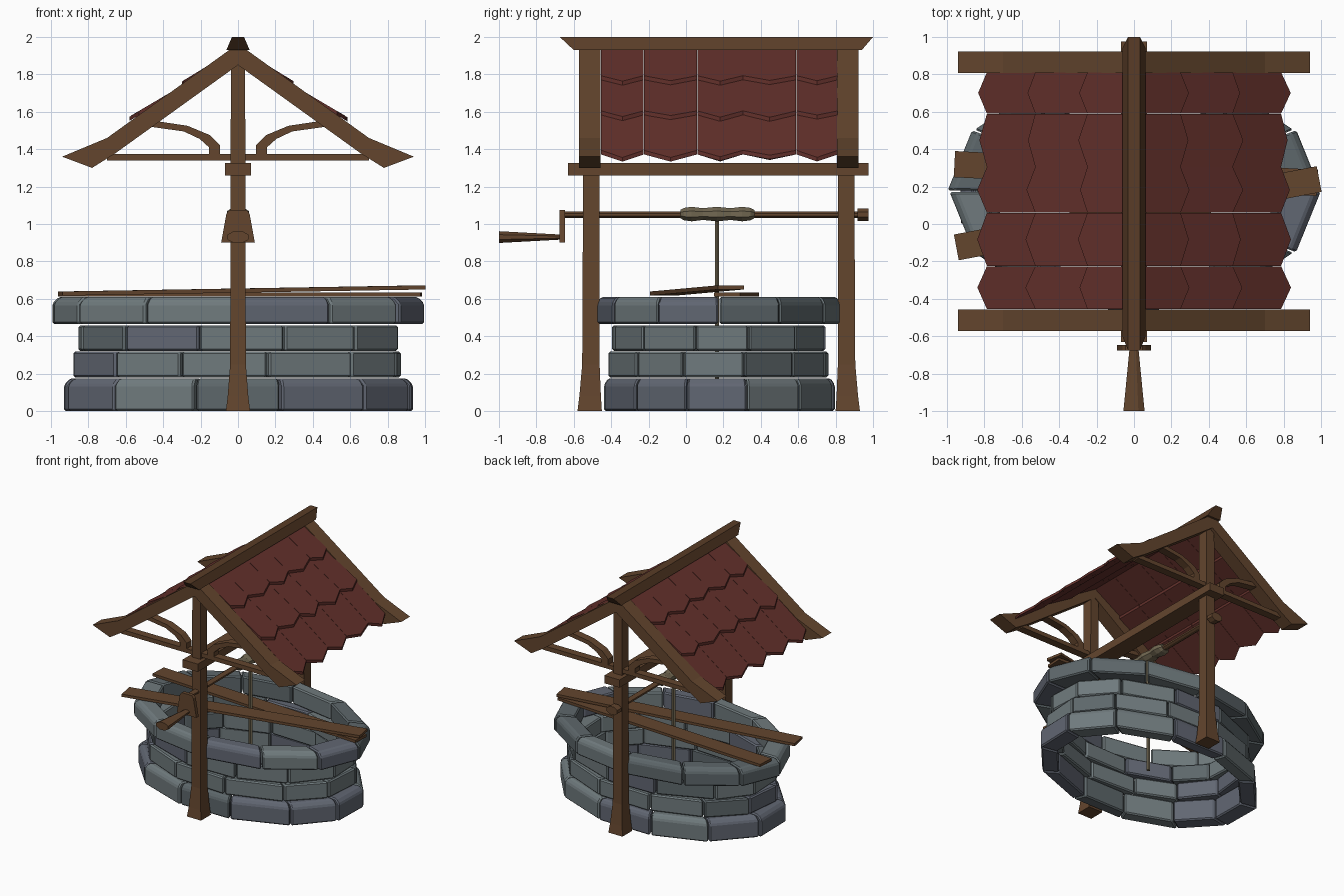
import bpy, bmesh, math, random
from mathutils import Vector

if "Cube" in bpy.data.objects:
    bpy.data.objects.remove(bpy.data.objects["Cube"])

random.seed(4)
CY = 0.175          # centre of the well in y
SQ = 0.66           # y squash of the oval well


def material(name, rgb):
    m = bpy.data.materials.new(name)
    m.diffuse_color = (*rgb, 1)
    m.use_nodes = True
    m.node_tree.nodes["Principled BSDF"].inputs["Base Color"].default_value = m.diffuse_color
    return m


WOOD = material("wood", (0.125, 0.06, 0.027))
WOOD_DARK = material("dark_wood", (0.10, 0.046, 0.02))
TILE = material("red_tile", (0.125, 0.03, 0.024))
ROPE = material("rope", (0.17, 0.14, 0.085))
STONES = [material("stone_grey", (0.16, 0.195, 0.205)),
          material("stone_blue", (0.12, 0.135, 0.17)),
          material("stone_dark", (0.11, 0.135, 0.145))]


def loft(bm, rings, mat=0):
    """Skin a list of equal-length point rings and cap both ends."""
    vs = [[bm.verts.new(p) for p in r] for r in rings]
    n = len(vs[0])
    faces = [bm.faces.new(vs[0]), bm.faces.new(vs[-1][::-1])]
    for a, b in zip(vs, vs[1:]):
        for i in range(n):
            j = (i + 1) % n
            faces.append(bm.faces.new((a[i], b[i], b[j], a[j])))
    for f in faces:
        f.material_index = mat


def finish(name, bm, mats, bevel=0):
    bmesh.ops.recalc_face_normals(bm, faces=bm.faces)
    me = bpy.data.meshes.new(name)
    bm.to_mesh(me)
    bm.free()
    for m in mats:
        me.materials.append(m)
    ob = bpy.data.objects.new(name, me)
    bpy.context.collection.objects.link(ob)
    if bevel:
        mod = ob.modifiers.new("bevel", 'BEVEL')
        mod.width, mod.segments = bevel, 1
    return ob


def solid(name, rings, mat=WOOD, bevel=0):
    bm = bmesh.new()
    loft(bm, rings)
    return finish(name, bm, [mat], bevel)


def prism(name, profile, y0, y1, mat=WOOD):
    """Extrude an (x, z) outline along y."""
    return solid(name, [[(x, y, z) for x, z in profile] for y in (y0, y1)], mat)


def rect(x0, x1, z0, z1):
    return [(x0, z0), (x1, z0), (x1, z1), (x0, z1)]


def lathe(name, stations, zc, sides=8, wide=1.5, mat=WOOD):
    """Oval turning along y; stations are (y, radius)."""
    rings = []
    for y, r in stations:
        ang = [2 * math.pi * (i + 0.5) / sides for i in range(sides)]
        rings.append([(wide * r * math.cos(a), y, zc + r * math.sin(a)) for a in ang])
    return solid(name, rings, mat)


# Stone courses: z0, z1, outer radius, wall thickness, chamfer, offset in degrees
COURSES = [("base_course", 0.0, 0.175, 0.965, 0.15, 0.035, 15),
           ("lower_course", 0.18, 0.318, 0.905, 0.13, 0.0, 12),
           ("middle_course", 0.322, 0.458, 0.885, 0.13, 0.0, 17),
           ("rim_course", 0.465, 0.61, 0.995, 0.18, 0.035, 0)]
for name, z0, z1, ro, th, ch, off in COURSES:
    bm = bmesh.new()
    cuts = [math.radians(off + 30 * i + random.uniform(-2, 2) * (off > 0)) for i in range(12)]
    cuts.append(cuts[0] + 2 * math.pi)
    for a0, a1 in zip(cuts, cuts[1:]):
        r = ro + random.uniform(-0.012, 0.004)
        prof = [(r - th, z0), (r, z0), (r, z1 - ch)]
        prof += [(r - ch, z1)] if ch else []
        prof += [(r - th, z1)]
        rings = []
        for a in (a0 + 0.006, a1 - 0.006):
            rings.append([(q * math.cos(a), CY + SQ * q * math.sin(a), z) for q, z in prof])
        loft(bm, rings, random.choice((0, 0, 1, 2)))
    finish(name, bm, STONES, 0.01)


# Loose planks lying across the rim
def plank(name, p, q, w=0.07, t=0.022):
    p, q = Vector(p), Vector(q)
    side = (q - p).cross(Vector((0, 0, 1))).normalized() * w
    up = Vector((0, 0, t))
    solid(name, [[e - side, e + side, e + side + up, e - side + up] for e in (p, q)])


plank("lower_plank", (-0.96, 0.32, 0.612), (0.98, 0.22, 0.612))
plank("upper_plank", (-0.95, -0.125, 0.617), (0.99, 0.24, 0.65))

# Gable frames: post, rafters, tie beam and curved braces at each end
RAFTER = [(0, 1.964), (0.70, 1.46), (0.94, 1.36), (0.78, 1.30), (0.66, 1.375), (0, 1.85)]
BRACE_OUT = [(0.095, 1.37), (0.095, 1.42), (0.15, 1.475), (0.27, 1.525), (0.47, 1.555)]
BRACE_IN = [(0.155, 1.37), (0.155, 1.41), (0.205, 1.455), (0.29, 1.495), (0.47, 1.52)]
for tag, s in (("front", -1), ("back", 1)):
    def Y(d):           # distance outward from the roof centre
        return CY + s * d

    post = []
    for z, hx, d0, d1 in ((0, 0.065, 0.625, 0.755), (0.08, 0.055, 0.63, 0.745),
                          (0.25, 0.042, 0.637, 0.73), (1.87, 0.038, 0.637, 0.722)):
        post.append([(-hx, Y(d0), z), (hx, Y(d0), z), (hx, Y(d1), z), (-hx, Y(d1), z)])
    solid(tag + "_post", post)
    prism(tag + "_tie_beam", rect(-0.70, 0.70, 1.34, 1.375), Y(0.65), Y(0.715))
    for side, m in (("left", -1), ("right", 1)):
        prism(f"{tag}_{side}_rafter", [(m * x, z) for x, z in RAFTER], Y(0.632), Y(0.748))
        rings = []
        for o, i in zip(BRACE_OUT, BRACE_IN):
            rings.append([(m * o[0], Y(0.65), o[1]), (m * i[0], Y(0.65), i[1]),
                          (m * i[0], Y(0.715), i[1]), (m * o[0], Y(0.715), o[1])])
        solid(f"{tag}_{side}_brace", rings)

# Long beam under the roof and ridge beam with slanted ends
prism("long_beam", rect(-0.07, 0.07, 1.26, 1.325), -0.63, 0.975)
solid("ridge_beam", [[(-0.062, -0.60, 1.93), (0.062, -0.60, 1.93), (0.062, 0.94, 1.93), (-0.062, 0.94, 1.93)],
                     [(-0.032, -0.675, 2.0), (0.032, -0.675, 2.0), (0.032, 1.0, 2.0), (-0.032, 1.0, 2.0)]],
      WOOD_DARK)

# Pointed roof tiles: three overlapping rows of five on each slope
COLS = [-0.455, -0.225, 0.06, 0.305, 0.59, 0.812]
ROWS = [((0.0, 1.945), (0.29, 1.768)), ((0.24, 1.775), (0.575, 1.577)), ((0.52, 1.59), (0.83, 1.362))]
for side, m in (("left", -1), ("right", 1)):
    bm = bmesh.new()
    for (xa, za), (xb, zb) in ROWS:
        for y0, y1 in zip(COLS, COLS[1:]):
            tip = random.uniform(-0.01, 0.01)
            k = 0.86
            xc, zc = xa + (xb - xa) * k, za + (zb - za) * k
            xt, zt = xb + tip, zb - 0.68 * tip
            out = [(xa, y0 + 0.001, za), (xc, y0 + 0.001, zc), (xt, (y0 + y1) / 2, zt),
                   (xc, y1 - 0.001, zc), (xa, y1 - 0.001, za)]
            loft(bm, [[(m * x, y, z - d) for x, y, z in out] for d in (0, 0.022)])
    finish(side + "_roof_tiles", bm, [TILE])

# Windlass: axle, end cap, rope coil, hanging rope
lathe("axle", [(-0.67, 0.018), (0.95, 0.018)], 1.05)
lathe("axle_cap", [(0.918, 0.036), (0.975, 0.036)], 1.05, wide=1.45)
lathe("rope_coil", [(-0.03, 0.024), (-0.01, 0.036), (0.03, 0.042), (0.09, 0.034), (0.165, 0.042),
                    (0.24, 0.034), (0.30, 0.042), (0.345, 0.036), (0.365, 0.024)], 1.053, mat=ROPE)
ring = [(0.017 * math.cos(a), 0.165 + 0.012 * math.sin(a)) for a in
        [i * math.pi / 3 for i in range(6)]]
solid("hanging_rope", [[(x, y, z) for x, y in ring] for z in (0.07, 1.05)], ROPE)

# Crank arm and flared handle
prism("crank_arm", [(-0.09, 0.90), (0.09, 0.90), (0.062, 1.055), (0.045, 1.075),
                    (-0.045, 1.075), (-0.062, 1.055)], -0.677, -0.647)
lathe("crank_handle", [(-1.0, 0.034), (-0.66, 0.014)], 0.93, wide=1.8)
